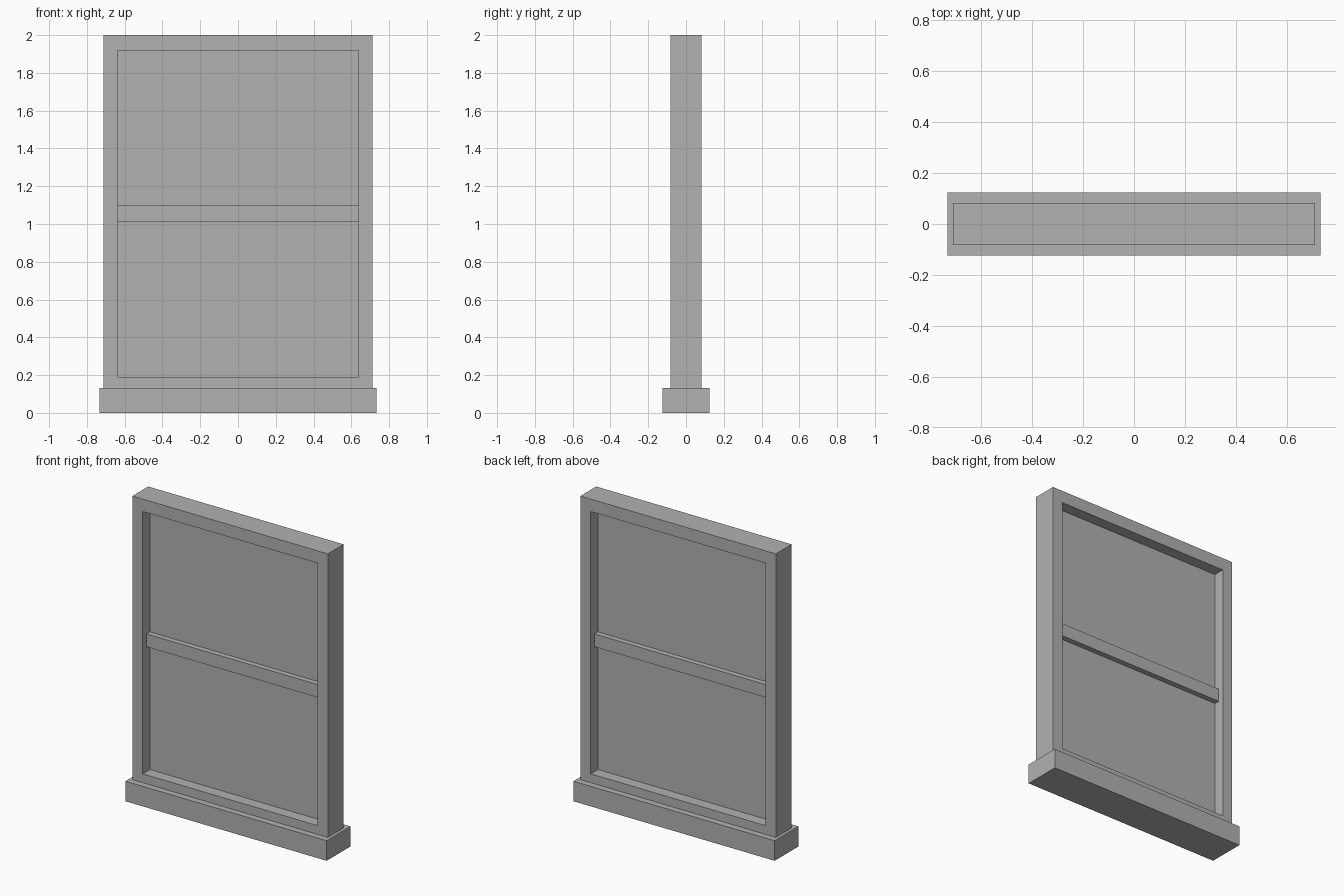
import bpy
import bmesh

if "Cube" in bpy.data.objects:
    bpy.data.objects.remove(bpy.data.objects["Cube"], do_unlink=True)

GREY = (0.445, 0.445, 0.445, 1.0)
paint = bpy.data.materials.new("grey_paint")
paint.use_nodes = True
paint.diffuse_color = GREY
paint.node_tree.nodes["Principled BSDF"].inputs["Base Color"].default_value = GREY


def add_object(name, bm):
    bmesh.ops.recalc_face_normals(bm, faces=bm.faces)
    mesh = bpy.data.meshes.new(name)
    bm.to_mesh(mesh)
    bm.free()
    mesh.materials.append(paint)
    obj = bpy.data.objects.new(name, mesh)
    bpy.context.collection.objects.link(obj)
    return obj


def box(name, half_x, half_y, z0, z1):
    bm = bmesh.new()
    bmesh.ops.create_cube(bm, size=1)
    for v in bm.verts:
        v.co.x *= 2 * half_x
        v.co.y *= 2 * half_y
        v.co.z = z1 if v.co.z > 0 else z0
    return add_object(name, bm)


def ring(name, outer, inner, half_y):
    """Rectangular frame; outer and inner are (half width, bottom, top)."""
    bm = bmesh.new()

    def loop(rect, y):
        w, z0, z1 = rect
        return [bm.verts.new((x, y, z))
                for x, z in ((-w, z0), (w, z0), (w, z1), (-w, z1))]

    loops = [loop(outer, -half_y), loop(inner, -half_y),
             loop(inner, half_y), loop(outer, half_y)]
    for a, b in zip(loops, loops[1:] + loops[:1]):
        for i in range(4):
            j = (i + 1) % 4
            bm.faces.new((a[i], a[j], b[j], b[i]))
    return add_object(name, bm)


SILL_TOP = 0.132
OPENING = (0.637, 0.19, 1.918)

# Sill and surrounding frame
box("sill", 0.733, 0.124, 0, SILL_TOP)
ring("window_frame", (0.712, SILL_TOP, 2.0), OPENING, 0.082)

# Pane and the meeting rail across it
box("pane", OPENING[0], 0.007, OPENING[1], OPENING[2])
box("meeting_rail", OPENING[0], 0.043, 1.012, 1.097)
